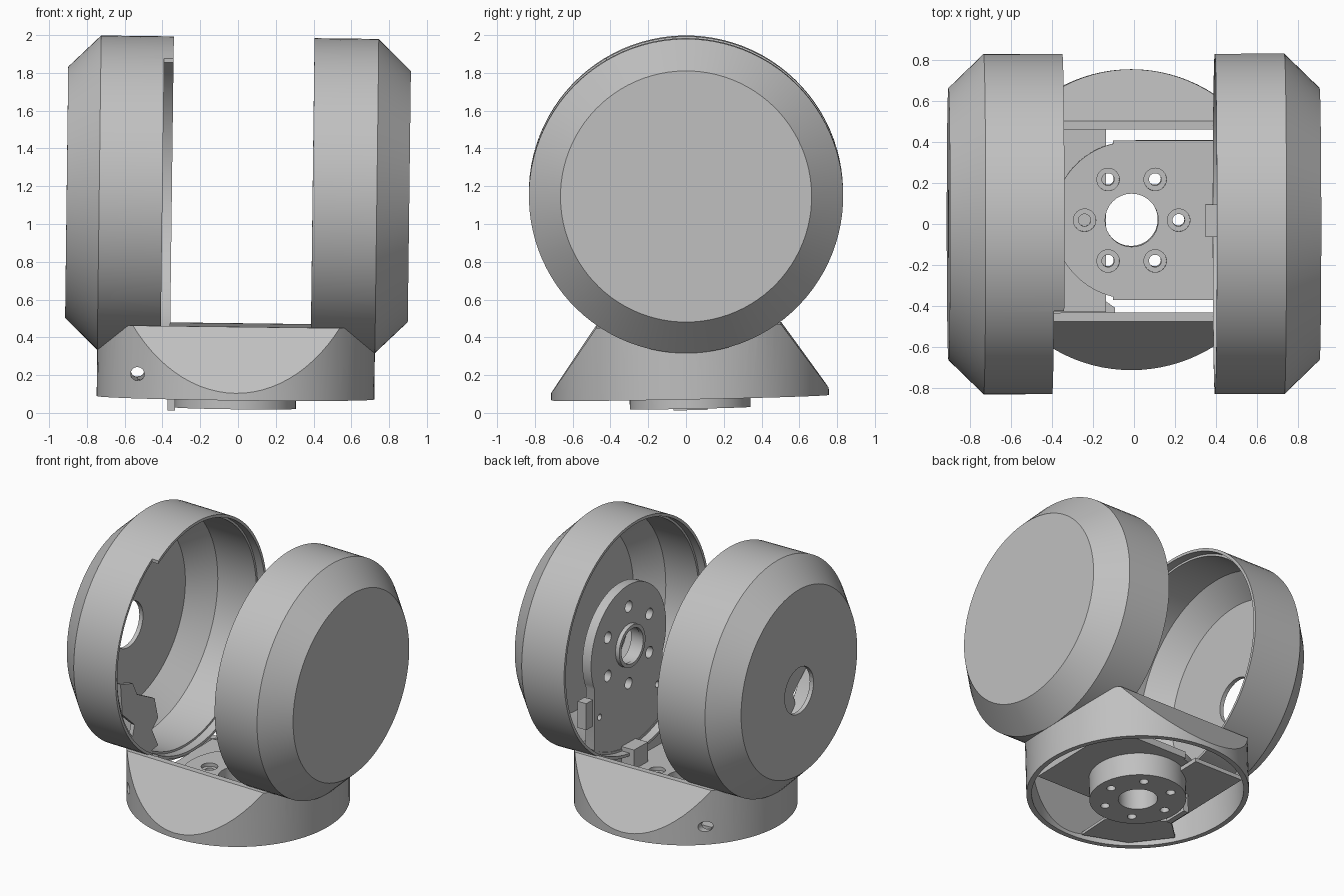
import bpy, bmesh, math
from mathutils import Matrix, Vector

if "Cube" in bpy.data.objects:
    bpy.data.objects.remove(bpy.data.objects["Cube"], do_unlink=True)

mat = bpy.data.materials.new("light grey plastic")
mat.use_nodes = True
grey = (0.53, 0.53, 0.53, 1)
mat.diffuse_color = grey
mat.node_tree.nodes["Principled BSDF"].inputs["Base Color"].default_value = grey

AXIS_Z = 1.157          # height of the cup axis
parts = []


def make(name, bm, keep=True):
    bmesh.ops.recalc_face_normals(bm, faces=bm.faces)
    me = bpy.data.meshes.new(name)
    bm.to_mesh(me)
    bm.free()
    ob = bpy.data.objects.new(name, me)
    bpy.context.collection.objects.link(ob)
    if keep:
        me.materials.append(mat)
        parts.append(ob)
    else:
        ob.hide_render = True
    return ob


def prism(name, outline, axis, lo, hi, keep=True):
    """Extrude a 2D outline along x (outline is y, z), y (x, z) or z (x, y)."""
    bm = bmesh.new()
    place = {"x": lambda a, b: (lo, a, b), "y": lambda a, b: (a, lo, b),
             "z": lambda a, b: (a, b, lo)}[axis]
    face = bm.faces.new([bm.verts.new(place(a, b)) for a, b in outline])
    out = bmesh.ops.extrude_face_region(bm, geom=[face])
    step = Vector([(hi - lo) * (axis == k) for k in "xyz"])
    bmesh.ops.translate(bm, vec=step, verts=[v for v in out["geom"] if isinstance(v, bmesh.types.BMVert)])
    return make(name, bm, keep)


def arc(cx, cy, r, start=0, end=360, n=48):
    count = n if end - start == 360 else n + 1
    angles = [math.radians(start + (end - start) * i / n) for i in range(count)]
    return [(cx + r * math.cos(t), cy + r * math.sin(t)) for t in angles]


def rect(a0, a1, b0, b1):
    return [(a0, b0), (a1, b0), (a1, b1), (a0, b1)]


def lathe(name, profile, side, keep=True):
    """Revolve (x, radius) points about the cup axis."""
    bm = bmesh.new()
    vs = [bm.verts.new((side * x, 0, AXIS_Z + r)) for x, r in profile]
    edges = [bm.edges.new((vs[i], vs[i + 1])) for i in range(len(vs) - 1)]
    if profile[0][1] > 0:
        edges.append(bm.edges.new((vs[-1], vs[0])))
    bmesh.ops.spin(bm, geom=vs + edges, cent=(0, 0, AXIS_Z), axis=(1, 0, 0),
                   angle=math.tau, steps=96, use_merge=True)
    bmesh.ops.remove_doubles(bm, verts=bm.verts, dist=0.0005)
    return make(name, bm, keep)


def cut(ob, *cutters):
    for c in cutters:
        mod = ob.modifiers.new("cut", "BOOLEAN")
        mod.operation = "DIFFERENCE"
        mod.solver = "EXACT"
        mod.object = c
        bpy.context.view_layer.objects.active = ob
        bpy.ops.object.modifier_apply(modifier=mod.name)
        bpy.data.objects.remove(c, do_unlink=True)


def drill(ob, cx, cy, r, axis, lo, hi):
    cut(ob, prism("drill", arc(cx, cy, r, n=32), axis, lo, hi, False))


def bolt_circle(cx, cy, r, start):
    return arc(cx, cy, r, start, start + 360, 6)


# Chamfered cups, hollow and open towards the middle
def cup(name, side, rim):
    return lathe(name, [(rim, .832), (.735, .832), (.907, .665), (.907, 0), (.877, 0), (.877, .65),
                        (.72, .797), (rim + .06, .797), (rim + .06, .812), (rim, .812)][::1], side)


def cup_solid(side, rim):
    return lathe("cup_solid", [(rim, 0), (rim, .825), (.732, .825), (.9, .66), (.9, 0)], side, False)


def closed_lathe_fix(ob):
    bm = bmesh.new()
    bm.from_mesh(ob.data)
    bmesh.ops.dissolve_degenerate(bm, dist=0.0001, edges=bm.edges)
    bmesh.ops.recalc_face_normals(bm, faces=bm.faces)
    bm.to_mesh(ob.data)
    bm.free()


left_cup = cup("left_cup", 1, .395)
right_cup = cup("right_cup", -1, .35)
for c in (left_cup, right_cup):
    closed_lathe_fix(c)
drill(right_cup, 0, AXIS_Z - .06, .165, "x", -1, -.8)
cut(right_cup, prism("rim_cut", rect(-1, -.41, 0, 2.2), "x", -.4, -.2, False))


# Base: round shell with sloped front and back
def base_body(name, radius, lo, hi, inset, keep):
    ob = prism(name, arc(0, 0, radius, n=96), "z", lo, hi, keep)
    bm = bmesh.new()
    bm.from_mesh(ob.data)
    for s in (-1, 1):
        n = Vector((0, s * .34, .24)).normalized()
        point = Vector((0, s * .49, .465)) - n * inset
        cutting = bmesh.ops.bisect_plane(bm, geom=bm.verts[:] + bm.edges[:] + bm.faces[:],
                                         plane_co=point, plane_no=n, clear_outer=True)
        rim = [e for e in cutting["geom_cut"] if isinstance(e, bmesh.types.BMEdge)]
        bmesh.ops.holes_fill(bm, edges=rim)
    bmesh.ops.recalc_face_normals(bm, faces=bm.faces)
    bm.to_mesh(ob.data)
    bm.free()
    return ob


base = base_body("base_shell", .735, .08, .465, 0, True)
cut(base, base_body("base_hollow", .7, .0, .6, .035, False),
    cup_solid(1, .395), cup_solid(-1, .35))
drill(base, -.52, .21, .036, "y", -1, 1)

# Ledges inside the base
prism("inner_shelf", rect(-.52, -.125, -.45, .45), "z", .15, .18)
prism("floor_flange", [(-.08, -.43), (-.09, -.68), (-.4, -.57), (-.6, -.33), (-.44, -.18)], "z", .1, .12)
prism("locating_key", rect(-.36, -.32, -.09, .09), "z", .01, .16)

# Horizontal bracket plate with mounting disc
bend = math.degrees(math.acos(.09 / .385))
plate = prism("bracket_plate", [(.53, .39), (-.09, .39)] + arc(0, 0, .385, 180 - bend, 180 + bend, 40)
              + [(-.09, -.39), (.53, -.39)], "z", .19, .24)
disc = prism("mounting_disc", arc(0, 0, .32, n=64), "z", .025, .19)
for ob in (plate, disc):
    drill(ob, 0, 0, .13, "z", -.1, .5)
    for x, y in bolt_circle(0, 0, .23, 0):
        drill(ob, x, y, .03, "z", -.1, .5)
for x, y in bolt_circle(0, 0, .23, 0):
    drill(plate, x, y, .055, "z", .215, .5)

# Upright bracket arm with round head
HEAD_Z = 1.08
turn = math.degrees(math.acos(.39 / .43))
arm = prism("bracket_arm", arc(0, HEAD_Z, .43, -turn, 180 + turn, 56) + [(-.39, .19), (.39, .19)],
            "x", .46, .53)
drill(arm, 0, HEAD_Z, .13, "x", .3, .7)
for y, z in bolt_circle(0, HEAD_Z, .275, 90):
    drill(arm, y, z, .04, "x", .3, .7)
for y, z in ((-.33, .68), (.33, .68), (-.33, .35), (.33, .35)):
    drill(arm, y, z, .022, "x", .3, .7)
collar = prism("head_collar", arc(0, HEAD_Z, .15), "x", .43, .46)
drill(collar, 0, HEAD_Z, .125, "x", .3, .7)

# Connector blocks and the clip in the open cup
prism("lower_connector", rect(-.08, .08, .23, .38), "x", .36, .46)
prism("side_connector", rect(.42, .5, .65, .84), "x", .45, .52)
prism("rim_clip", [(-.76, 1.1), (-.62, 1.05), (-.57, .95), (-.37, .84), (-.33, .68), (-.4, .62),
                   (-.33, .48), (-.42, .47), (-.63, .64), (-.6, .74), (-.74, .87)], "x", -.44, -.41)

# The whole model leans very slightly
lean = (Matrix.Translation((0, 0, AXIS_Z)) @ Matrix.Rotation(.02, 4, "X")
        @ Matrix.Rotation(.0125, 4, "Y") @ Matrix.Translation((0, 0, -AXIS_Z)))
bpy.ops.object.select_all(action="DESELECT")
for ob in parts:
    ob.data.transform(lean)
    ob.select_set(True)
bpy.context.view_layer.objects.active = parts[0]
bpy.ops.object.shade_smooth_by_angle(angle=math.radians(25))
